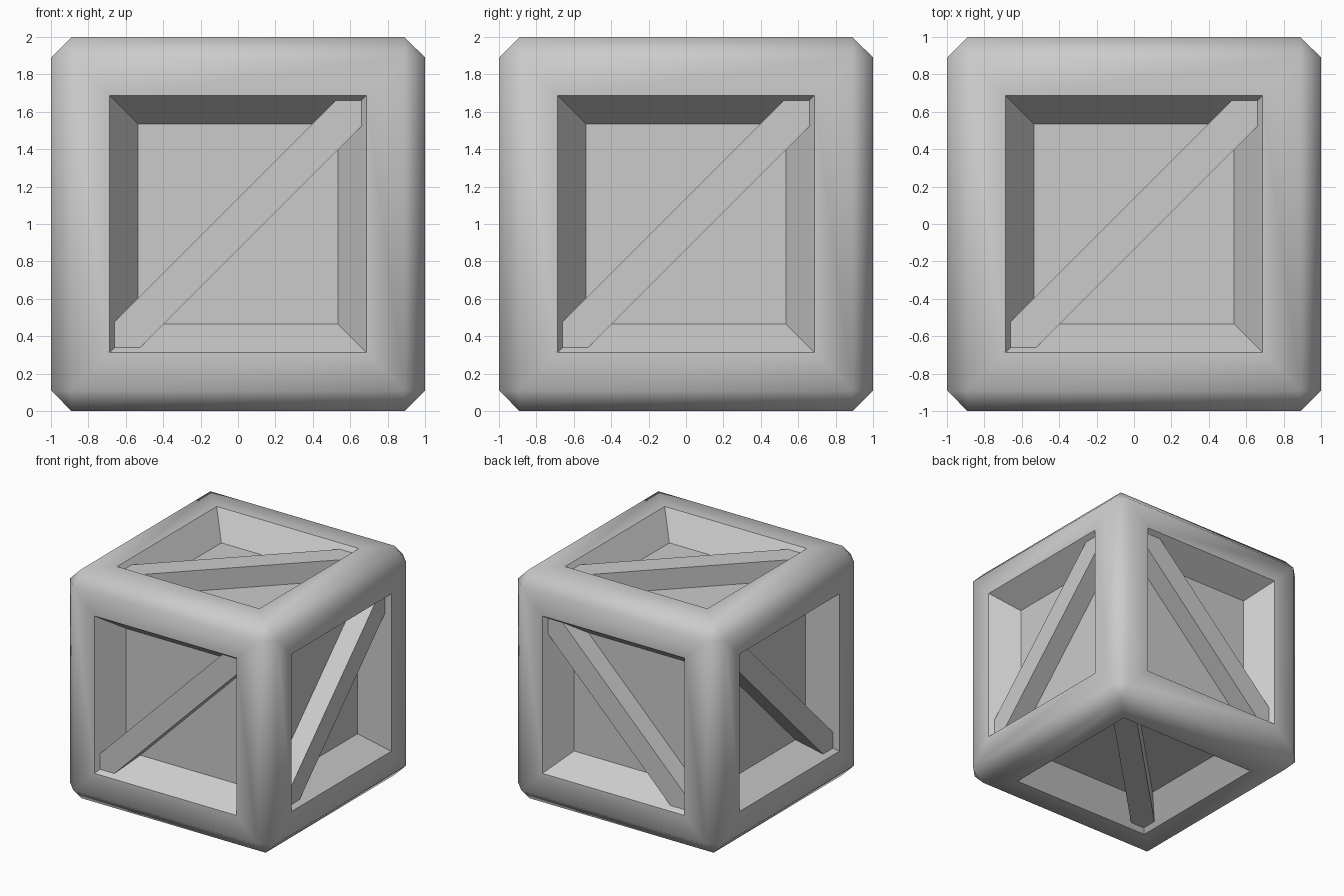
import bpy, bmesh, math
from mathutils import Matrix, Vector

if "Cube" in bpy.data.objects:
    bpy.data.objects.remove(bpy.data.objects["Cube"])

CENTRE = Vector((0, 0, 1))


def add_object(name, bm):
    bmesh.ops.recalc_face_normals(bm, faces=bm.faces[:])
    mesh = bpy.data.meshes.new(name)
    bm.to_mesh(mesh)
    bm.free()
    obj = bpy.data.objects.new(name, mesh)
    bpy.context.collection.objects.link(obj)
    return obj


# Crate body: chamfered cube with a tapered recess in every side
bm = bmesh.new()
bmesh.ops.create_cube(bm, size=2, matrix=Matrix.Translation(CENTRE))
bmesh.ops.bevel(bm, geom=bm.edges[:], offset=0.11, segments=1,
                affect='EDGES', profile=0.5)
bm.normal_update()
panels = [f for f in bm.faces if f.calc_area() > 1]
for thickness, depth in ((0.203, 0), (0.152, -0.22)):
    bmesh.ops.inset_individual(bm, faces=panels, thickness=thickness,
                               use_even_offset=True)
    # push the recess floors inward
    bm.normal_update()
    for f in panels:
        bmesh.ops.translate(bm, verts=f.verts[:], vec=f.normal * depth)
body = add_object("crate_body", bm)
bpy.context.view_layer.objects.active = body
body.select_set(True)
bpy.ops.object.shade_smooth_by_angle(angle=math.radians(50))

# Diagonal braces: clipped bar outline (u, v), extruded from floor of recess
E, C = 0.66, 0.522
OUTLINE = [(-E, -E), (-C, -E), (E, C), (E, E), (C, E), (-E, -C)]
TOP, FLOOR = 0.96, 0.78


def brace(name, axis, sign):
    def place(u, v, w):
        co = [u, v]
        co.insert(axis, sign * w)
        return CENTRE + Vector(co)

    bm = bmesh.new()
    upper = [bm.verts.new(place(u, v, TOP)) for u, v in OUTLINE]
    lower = [bm.verts.new(place(u, v, FLOOR)) for u, v in OUTLINE]
    bm.faces.new(upper)
    bm.faces.new(lower[::-1])
    n = len(OUTLINE)
    for i in range(n):
        j = (i + 1) % n
        bm.faces.new((upper[i], lower[i], lower[j], upper[j]))
    add_object(name, bm)


for axis, names in enumerate((("left", "right"), ("front", "back"), ("bottom", "top"))):
    for sign, side in zip((-1, 1), names):
        brace(side + "_brace", axis, sign)
